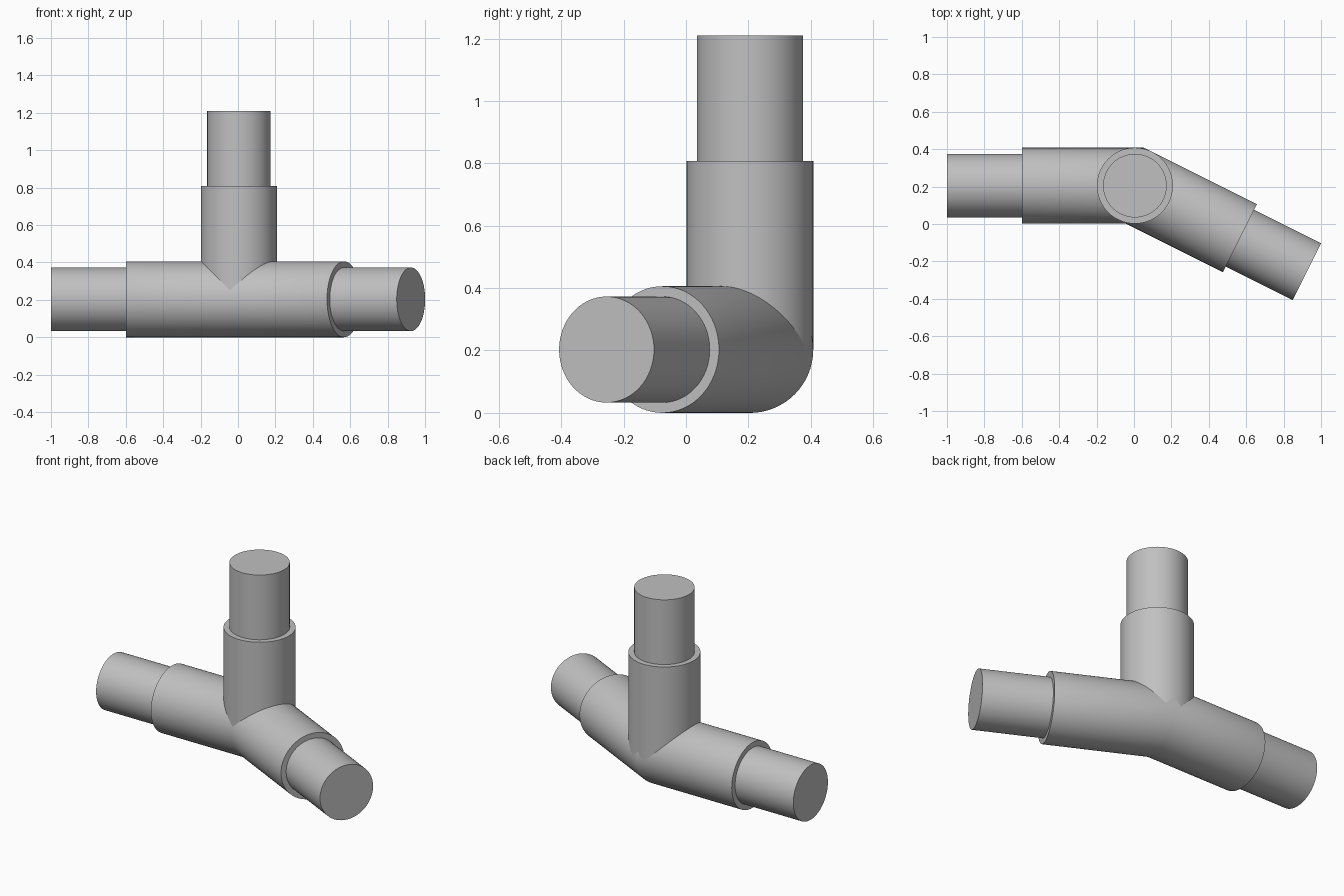
import bpy, bmesh, math
from mathutils import Vector

if "Cube" in bpy.data.objects:
    bpy.data.objects.remove(bpy.data.objects["Cube"])

SIDES = 64
SLEEVE, PIPE = 0.203, 0.17          # radii of the fitting and of the pipes in it
CENTRE = Vector((0.005, 0.205, SLEEVE))
UP = Vector((0, 0, 1))
LEFT_DIR = Vector((2, -1, 0)).normalized()
RIGHT_DIR = Vector((-1, 0, 0))

grey = bpy.data.materials.new("light grey")
grey.use_nodes = True
colour = (0.53, 0.53, 0.53, 1)
grey.diffuse_color = colour
grey.node_tree.nodes["Principled BSDF"].inputs["Base Color"].default_value = colour


def sweep(name, stations):
    """Closed round solid through rings given as (centre, side axis, other axis)."""
    bm = bmesh.new()
    rings = []
    for c, u, v in stations:
        angles = [math.tau * i / SIDES for i in range(SIDES)]
        rings.append([bm.verts.new(c + u * math.cos(a) + v * math.sin(a)) for a in angles])
    for a, b in zip(rings, rings[1:]):
        for i in range(SIDES):
            j = (i + 1) % SIDES
            bm.faces.new((a[i], a[j], b[j], b[i]))
    bm.faces.new(rings[0])
    bm.faces.new(rings[-1])
    bmesh.ops.recalc_face_normals(bm, faces=bm.faces)
    mesh = bpy.data.meshes.new(name)
    bm.to_mesh(mesh)
    bm.free()
    mesh.materials.append(grey)
    obj = bpy.data.objects.new(name, mesh)
    bpy.context.collection.objects.link(obj)
    bpy.ops.object.select_all(action="DESELECT")
    obj.select_set(True)
    bpy.context.view_layer.objects.active = obj
    bpy.ops.object.shade_smooth_by_angle(angle=math.radians(30))
    return obj


def arm(direction, side, other, sleeve_end, pipe_end):
    """Rings from the open pipe end inward to the shoulder of the sleeve."""
    steps = ((pipe_end, PIPE), (sleeve_end, PIPE), (sleeve_end, SLEEVE))
    return [(CENTRE + direction * d, side * r, other * r) for d, r in steps]


# Bent horizontal run, mitred where its two arms meet
side_r = UP.cross(-RIGHT_DIR)
side_l = UP.cross(LEFT_DIR)
mitre = (side_r + side_l).normalized()
mitre_ring = (CENTRE, mitre * (SLEEVE / mitre.dot(side_r)), UP * SLEEVE)
right_arm = arm(RIGHT_DIR, side_r, UP, 0.605, 1.005)
left_arm = arm(LEFT_DIR, side_l, UP, 0.628, 1.028)
sweep("bent_run", right_arm + [mitre_ring] + left_arm[::-1])

# Upright branch, rising from the centre of the bend
x, y = Vector((1, 0, 0)), Vector((0, 1, 0))
sweep("upright_branch", arm(UP, x, y, 0.605, 1.007) + [(CENTRE, x * SLEEVE, y * SLEEVE)])
